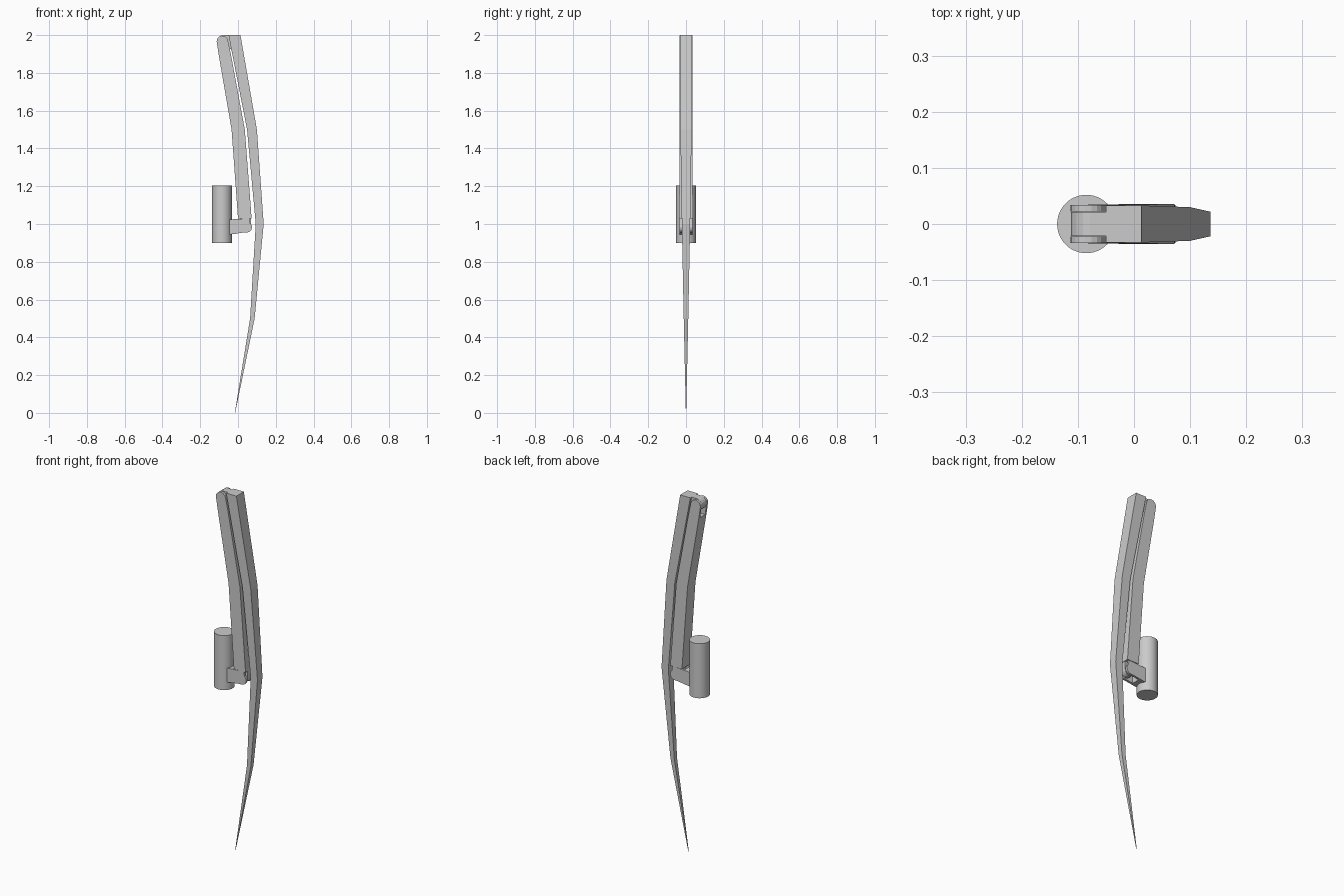
import bpy, bmesh, math

if "Cube" in bpy.data.objects:
    bpy.data.objects.remove(bpy.data.objects["Cube"])


def make_object(name, bm):
    bmesh.ops.recalc_face_normals(bm, faces=bm.faces)
    mesh = bpy.data.meshes.new(name)
    bm.to_mesh(mesh)
    bm.free()
    ob = bpy.data.objects.new(name, mesh)
    bpy.context.collection.objects.link(ob)
    return ob


def limb(name, sections):
    """Loft rectangles (left x, left z, right x, right z, half width)."""
    bm = bmesh.new()
    rings = [[bm.verts.new(p) for p in ((xl, -w, zl), (xr, -w, zr), (xr, w, zr), (xl, w, zl))]
             for xl, zl, xr, zr, w in sections]
    for a, b in zip(rings, rings[1:]):
        for i in range(4):
            j = (i + 1) % 4
            bm.faces.new((a[i], a[j], b[j], b[i]))
    bm.faces.new(rings[0])
    bm.faces.new(rings[-1])
    return make_object(name, bm)


def plate(name, profile, y0, y1):
    """Extrude an xz profile between two y values."""
    bm = bmesh.new()
    face = bm.faces.new([bm.verts.new((x, y0, z)) for x, z in profile])
    ext = bmesh.ops.extrude_face_region(bm, geom=[face])
    for v in ext["geom"]:
        if isinstance(v, bmesh.types.BMVert):
            v.co.y = y1
    return make_object(name, bm)


def arc(cx, cz, r, start, end, n=8):
    return [(cx + r * math.cos(math.radians(start + (end - start) * i / n)),
             cz + r * math.sin(math.radians(start + (end - start) * i / n))) for i in range(n + 1)]


# Long lower leg tapering to a point on the ground
limb("lower_leg", [(-0.05, 2.0, 0.013, 2.0, 0.033), (0.048, 1.5, 0.1, 1.5, 0.030),
                   (0.094, 1.0, 0.136, 1.0, 0.022), (0.064, 0.5, 0.088, 0.5, 0.012),
                   (-0.017, 0.0, -0.015, 0.0, 0.0008)])

# Upper leg hanging from the knee down to the hip
limb("upper_leg", [(-0.103, 1.9, -0.038, 1.9, 0.034), (-0.034, 1.5, 0.036, 1.5, 0.035),
                   (0.0, 1.03, 0.072, 1.03, 0.036)])

# Knee joint: fork of the upper leg around a tongue of the lower leg
knee = [(-0.103, 1.9), (-0.038, 1.9), (-0.054, 1.975)] + arc(-0.083, 1.967, 0.030, 15, 180)
for side, s in (("front", -1), ("back", 1)):
    plate("knee_fork_" + side, knee, s * 0.022, s * 0.034)
plate("knee_tongue", [(-0.035, 1.925), (-0.035, 2.0)] + arc(-0.078, 1.966, 0.034, 90, 270), -0.021, 0.021)

# Hip joint: forked bracket around a tongue of the upper leg
hip = [(-0.06, 0.942), (0.03, 0.955)] + arc(0.046, 0.983, 0.028, -80, 50) + [(0.06, 1.03), (-0.03, 1.025), (-0.06, 1.02)]
for side, s in (("front", -1), ("back", 1)):
    plate("hip_fork_" + side, hip, s * 0.022, s * 0.034)
plate("hip_base", [(-0.06, 0.942), (-0.01, 0.949), (-0.01, 1.027), (-0.06, 1.02)], -0.022, 0.022)
plate("hip_tongue", [(0.012, 1.032), (0.012, 0.985)] + arc(0.041, 0.985, 0.028, 180, 360) + [(0.069, 1.032)], -0.015, 0.015)

# Round mounting post
bpy.ops.mesh.primitive_cylinder_add(vertices=48, radius=0.052, depth=0.305, location=(-0.085, 0, 1.0525))
post = bpy.context.object
post.name = "mounting_post"
bpy.ops.object.shade_smooth_by_angle()
